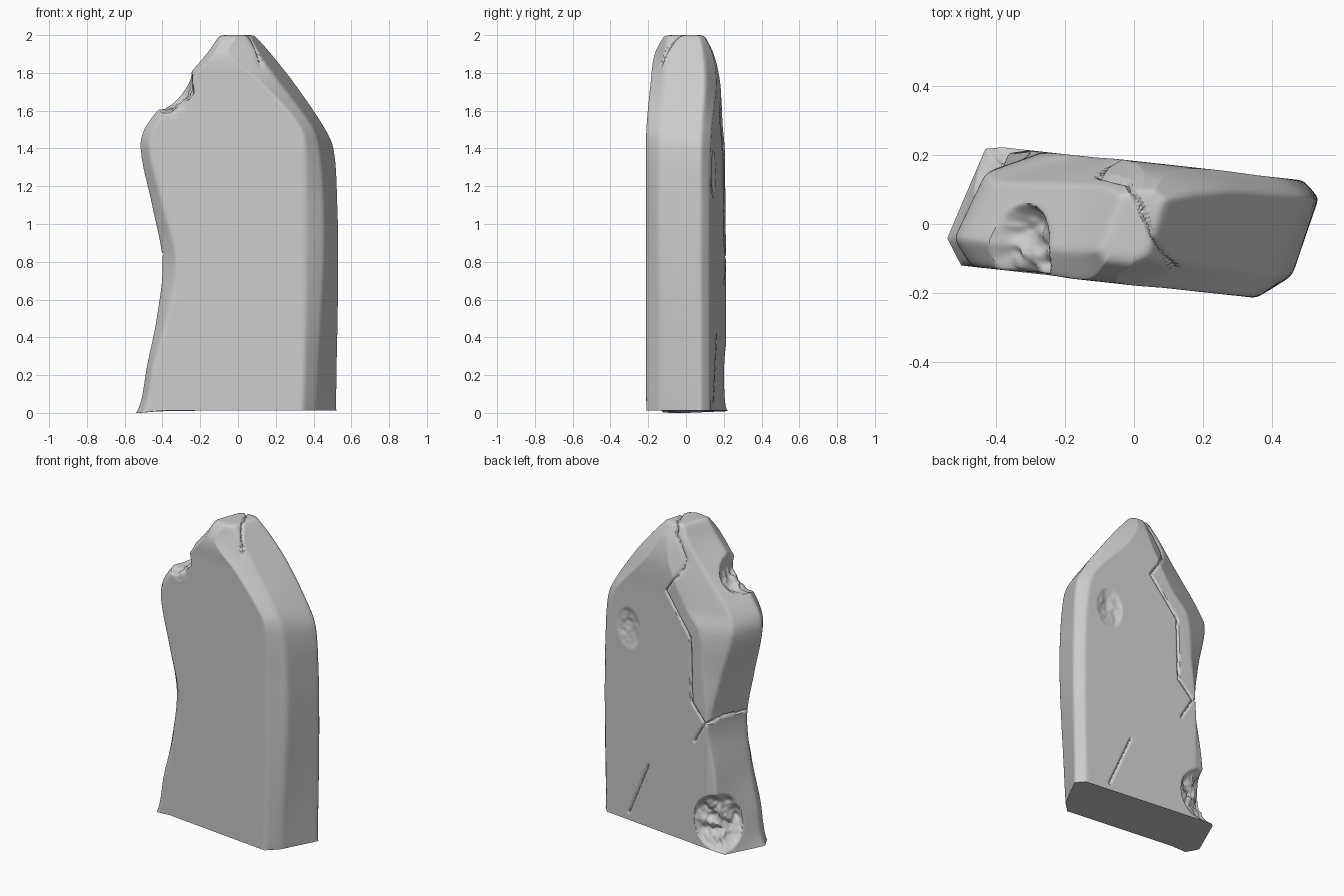
import bpy, bmesh, math
from mathutils import Vector, noise

if "Cube" in bpy.data.objects:
    bpy.data.objects.remove(bpy.data.objects["Cube"])

# Heights of the control sections, and x of the eight slab corners at each
Z = [0, .07, .25, .5, .8, 1.1, 1.4, 1.52, 1.75, 1.9, 2.0]
FL = [-.50, -.48, -.45, -.38, -.33, -.40, -.47, -.44, -.26, -.13, -.08]
FR = [.34, .345, .35, .355, .355, .355, .355, .325, .12, -.05, .0]
RF = [.41, .415, .425, .44, .455, .455, .43, .39, .22, .11, .04]
RB = [.525, .525, .527, .532, .535, .53, .51, .455, .30, .18, .09]
BR = [.48, .48, .485, .49, .49, .485, .45, .39, .18, .09, .06]
BL = [-.38, -.34, -.31, -.30, -.30, -.27, -.24, -.14, -.01, .03, .02]
LB = [-.43, -.42, -.38, -.35, -.31, -.36, -.43, -.40, -.22, -.10, -.04]
LF = [-.54, -.515, -.485, -.435, -.405, -.46, -.52, -.49, -.30, -.17, -.10]
LB_DEPTH = [.17, .17, .165, .165, .16, .13, .10, .08, .09, .10, .08]


def depth(main, near_top, top):
    return [main] * 9 + [near_top, top]


front, back = depth(-.175, -.172, -.115), depth(.18, .15, .10)
side_front, side_back = depth(-.10, -.10, -.09), depth(.134, .11, .08)
# corner x, corner depth, number of divisions to the next corner
CORNERS = [(FL, front, 90), (FR, front, 10), (RF, side_front, 28), (RB, side_back, 8),
           (BR, back, 120), (BL, back, 18), (LB, LB_DEPTH, 28), (LF, side_front, 10)]


def curve(vals, z):
    """Smooth interpolation through the control heights."""
    i = max(k for k in range(len(Z) - 1) if Z[k] <= z)

    def slope(k):
        a, b = max(k - 1, 0), min(k + 1, len(Z) - 1)
        return (vals[b] - vals[a]) / (Z[b] - Z[a])
    h = Z[i + 1] - Z[i]
    t = (z - Z[i]) / h
    return ((2*t**3 - 3*t*t + 1) * vals[i] + (t**3 - 2*t*t + t) * h * slope(i)
            + (3*t*t - 2*t**3) * vals[i + 1] + (t**3 - t*t) * h * slope(i + 1))


def section(z):
    """One horizontal ring; the slab is turned slightly, so depth follows x."""
    pts = []
    for c, (xs, vs, n) in enumerate(CORNERS):
        xs2, vs2, _ = CORNERS[(c + 1) % 8]
        a = Vector((curve(xs, z), curve(vs, z)))
        b = Vector((curve(xs2, z), curve(vs2, z)))
        for k in range(n):
            p = a.lerp(b, k / n)
            pts.append(Vector((p.x, p.y - .11 * p.x, z)))
    return pts


# Slab body: stacked rings, closed with shrinking rings on top
NZ = 240
rings = [section(2.0 * k / NZ) for k in range(NZ + 1)]
for p in rings[0]:
    p.z = .012 * min(1, max(0, (p.x + .52) / .12))
centre = sum(rings[-1], Vector()) / len(rings[-1])
for k in range(1, 9):
    rings.append([p.lerp(centre, k / 8.5) for p in rings[NZ]])

bm = bmesh.new()
grid = [[bm.verts.new(p) for p in r] for r in rings]
n = len(grid[0])
for lo, hi in zip(grid, grid[1:]):
    for j in range(n):
        bm.faces.new((lo[j], lo[(j + 1) % n], hi[(j + 1) % n], hi[j]))
bm.faces.new(grid[-1])
bm.faces.new(grid[0][::-1])
free = [v for r in grid[1:] for v in r]


def soften(times):
    for _ in range(times):
        bmesh.ops.smooth_vert(bm, verts=free, factor=.5,
                              use_axis_x=True, use_axis_y=True, use_axis_z=True)


soften(8)


def chip(c, radii, push, rough):
    """Break away stone inside an ellipsoid, leaving a rough surface."""
    c, push = Vector(c), Vector(push)
    for v in free:
        d = sum(((v.co[i] - c[i]) / radii[i]) ** 2 for i in range(3))
        if d < 1:
            w = (1 - d) ** .7
            r = noise.fractal(v.co * 14, 1.0, 2.0, 3)
            v.co += push * w * (1 + rough * r)


# Broken shoulder, broken foot and shallow scar on the back
chip((-.33, -.08, 1.70), (.11, .14, .15), (.055, 0, -.055), .45)
chip((-.37, .19, .19), (.17, .14, .18), (.04, -.065, 0), .5)
chip((.31, .14, 1.26), (.09, .1, .13), (0, -.016, 0), .9)
soften(1)


def near(p, path):
    """Distance from a 2D point to a polyline."""
    best = 9
    for a, b in zip(path, path[1:]):
        a, b = Vector(a), Vector(b)
        d = b - a
        t = min(1, max(0, (p - a).dot(d) / d.length_squared))
        best = min(best, (p - a - d * t).length)
    return best


# Cracks: seen from the back (x, z), on the left side (y, z), over the top (x, y)
back_cracks = [[(-.1, 1.85), (-.09, 1.75), (.02, 1.59), (-.17, 1.34), (-.18, .93),
                (-.28, .82), (-.20, .68)], [(.16, .41), (.31, .06)],
               [(-.28, .82), (-.36, .84)]]
side_cracks = [[(.2, .83), (.1, .85), (-.06, .84)]]
top_cracks = [[(-.1, .14), (-.02, .12), (.02, .05), (.05, -.03), (.12, -.13)]]
WIDTH = .010
bm.normal_update()
moves = []
for v in free:
    x, y, z = v.co
    d = 9
    if y + .11 * x > .125:
        d = min(near(Vector((x, z)), c) for c in back_cracks)
    if z > 1.78:
        d = min([d] + [near(Vector((x, y)), c) for c in top_cracks])
    if x < -.25 and .75 < z < .95 and v.normal.x < -.5:
        d = min([d] + [near(Vector((y, z)), c) for c in side_cracks])
    if d < WIDTH:
        moves.append((v, v.normal * -.014 * (1 - d / WIDTH)))
for v, m in moves:
    v.co += m

bmesh.ops.recalc_face_normals(bm, faces=bm.faces)
mesh = bpy.data.meshes.new("standing_stone")
bm.to_mesh(mesh)
bm.free()
stone = bpy.data.objects.new("standing_stone", mesh)
bpy.context.collection.objects.link(stone)
bpy.context.view_layer.objects.active = stone
stone.select_set(True)
bpy.ops.object.shade_smooth_by_angle(angle=math.radians(40))
